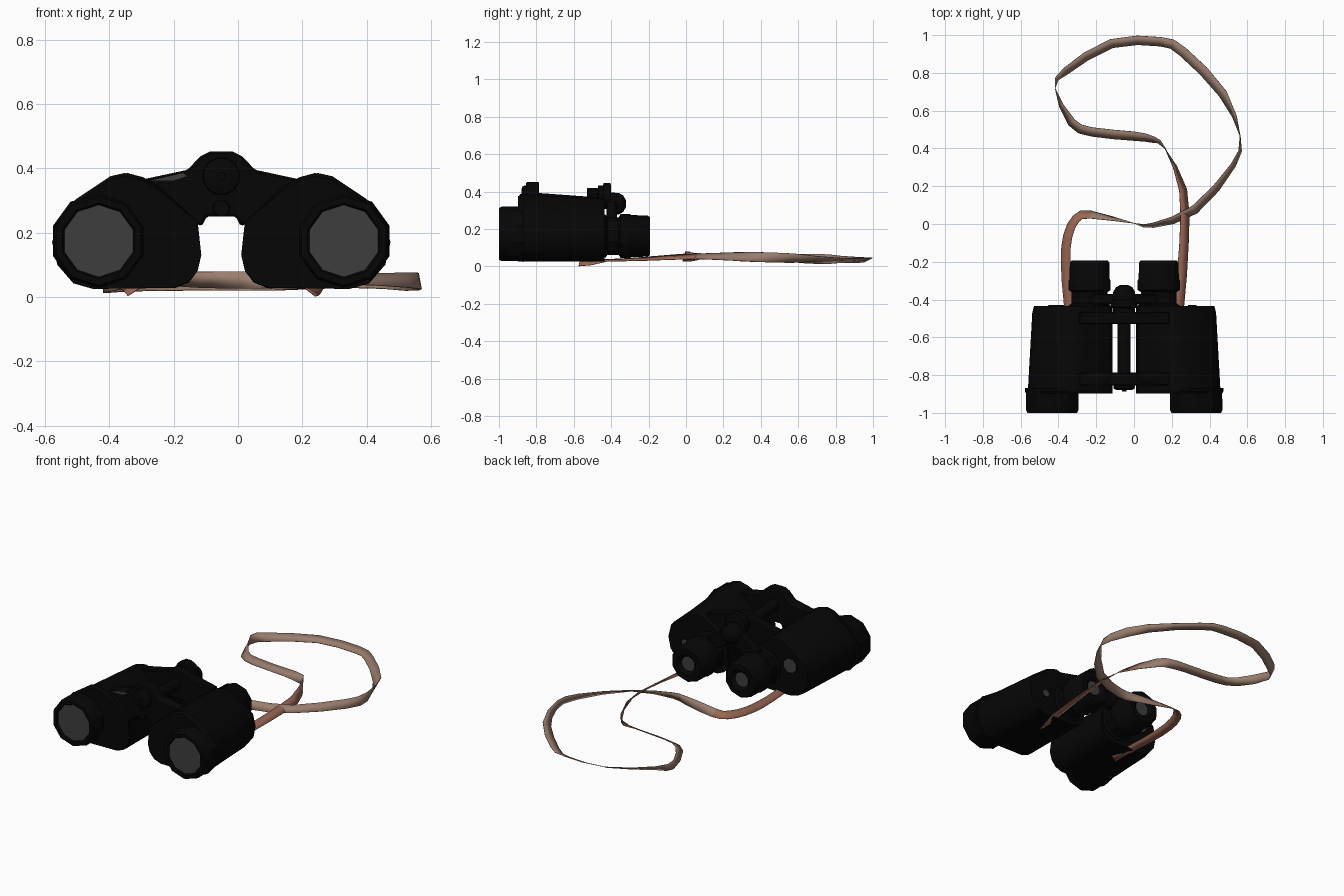
import bpy, bmesh, math
from mathutils import Vector

if "Cube" in bpy.data.objects:
    bpy.data.objects.remove(bpy.data.objects["Cube"])

CX = -0.052  # symmetry axis of the binoculars


def material(name, rgb):
    m = bpy.data.materials.new(name)
    m.diffuse_color = (*rgb, 1)
    m.use_nodes = True
    m.node_tree.nodes["Principled BSDF"].inputs["Base Color"].default_value = m.diffuse_color
    return m


BLACK = material("black_rubber", (0.0018, 0.0018, 0.0018))
GLASS = material("grey_glass", (0.048, 0.048, 0.048))
TAN = material("tan_leather", (0.32, 0.205, 0.155))
RED = material("reddish_leather", (0.32, 0.135, 0.09))


def finish(name, bm, mats, smooth=35):
    bmesh.ops.recalc_face_normals(bm, faces=bm.faces)
    me = bpy.data.meshes.new(name)
    bm.to_mesh(me)
    bm.free()
    for m in mats:
        me.materials.append(m)
    ob = bpy.data.objects.new(name, me)
    bpy.context.collection.objects.link(ob)
    bpy.ops.object.select_all(action='DESELECT')
    ob.select_set(True)
    bpy.context.view_layer.objects.active = ob
    bpy.ops.object.shade_smooth_by_angle(angle=math.radians(smooth))
    return ob


def loft(name, rings, mats=(BLACK,), last_cap=0, bevel=0):
    """Skin closed rings of equal length and cap both ends."""
    bm = bmesh.new()
    vs = [[bm.verts.new(p) for p in r] for r in rings]
    n = len(vs[0])
    for a, b in zip(vs, vs[1:]):
        for i in range(n):
            bm.faces.new((a[i], a[(i + 1) % n], b[(i + 1) % n], b[i]))
    bm.faces.new(vs[0])
    bm.faces.new(vs[-1]).material_index = last_cap
    ob = finish(name, bm, mats)
    if bevel:
        mod = ob.modifiers.new("soft_edges", 'BEVEL')
        mod.width = bevel
        mod.segments = 1
    return ob


def lathe(name, x, z, profile, n=10, drop=0, **kw):
    """Turned part along y, profile of (y, radius); drop lowers the far end."""
    rings = []
    for y, r in profile:
        zc = z - drop * (y - profile[0][0]) / (profile[-1][0] - profile[0][0])
        rings.append([(x + r * math.cos(math.tau * (i + .5) / n), y,
                       zc + r * math.sin(math.tau * (i + .5) / n)) for i in range(n)])
    return loft(name, rings, **kw)


def plate(name, pts, y0, y1, **kw):
    """Outline in x, z pushed from y0 to y1."""
    return loft(name, [[(x, y, z) for x, z in pts] for y in (y0, y1)], **kw)


# Cross-section of one half: distance from the hinge, height
SECTION = [(0.062, 0.13), (0.075, 0.08), (0.105, 0.045), (0.15, 0.028), (0.40, 0.025),
           (0.46, 0.042), (0.51, 0.10), (0.526, 0.17), (0.505, 0.245), (0.45, 0.305),
           (0.345, 0.375), (0.30, 0.385), (0.25, 0.372), (0.20, 0.345), (0.075, 0.235)]


def section(s, y, k, dz=0):
    return [(CX + s * (0.062 + (u - 0.062) * k), y, z - dz * (z > 0.3)) for u, z in SECTION]


for s, side, cap_z, cap_r in ((-1, "left", 0.212, 0.05), (1, "right", 0.16, 0.026)):
    # Prism housing with a collar at the front
    loft(side + "_housing", [section(s, -0.88, 0.965), section(s, -0.47, 0.915, 0.02),
                             section(s, -0.435, 0.895, 0.032)])
    loft(side + "_front_collar", [section(s, -0.897, 0.985, 0.01),
                                  section(s, -0.885, 1.0), section(s, -0.868, 1.0)])
    # Objective barrel with recessed lens
    lathe(side + "_objective", CX + s * 0.381, 0.174,
          [(-0.87, 0.15), (-0.90, 0.145), (-0.985, 0.146), (-1.0, 0.138),
           (-1.0, 0.118), (-0.988, 0.112)], mats=(BLACK, GLASS), last_cap=1)
    # Eyepiece with cup and lens
    lathe(side + "_eyepiece", CX + s * 0.183, 0.162,
          [(-0.46, 0.115), (-0.43, 0.115), (-0.42, 0.100), (-0.36, 0.100), (-0.35, 0.117),
           (-0.30, 0.117), (-0.29, 0.112), (-0.205, 0.110), (-0.192, 0.100),
           (-0.192, 0.066), (-0.21, 0.046)], mats=(BLACK, GLASS), last_cap=1)
    # Rear cap on the housing
    lathe(side + "_rear_cap", CX + s * 0.36, cap_z, [(-0.44, cap_r), (-0.43, cap_r * 0.9)],
          n=8, mats=(BLACK, GLASS), last_cap=1)
    # Arm from the focus shaft to the eyepiece
    plate(side + "_eyepiece_arm", [(CX + s * u, z) for u, z in
          ((0.0, 0.37), (0.04, 0.36), (0.17, 0.265), (0.17, 0.22), (0.09, 0.22), (0.0, 0.28))],
          -0.425, -0.37, bevel=0.006)


def bracket(name, y0, y1, top):
    half = [(0.035, top), (0.065, top - 0.015), (0.105, 0.395), (0.24, 0.366), (0.22, 0.31),
            (0.10, 0.235), (0.06, 0.22), (0.045, 0.25)]
    pts = [(CX + u, z) for u, z in half] + [(CX - u, z) for u, z in reversed(half)]
    plate(name, pts, y0, y1, bevel=0.006)


# Hinge brackets, rod and focus parts
bracket("front_bracket", -0.855, -0.785, 0.452)
bracket("rear_bracket", -0.53, -0.465, 0.42)
plate("bracket_trim", [(-0.27, 0.362), (-0.17, 0.385), (-0.16, 0.375), (-0.20, 0.362)],
      -0.853, -0.858, mats=(GLASS,))
lathe("hinge_rod", CX, 0.362, [(-0.85, 0.036), (-0.44, 0.036)], n=12, drop=0.03)
lathe("front_hinge_cap", CX, 0.375, [(-0.85, 0.06), (-0.872, 0.057), (-0.88, 0.04)], n=12)
lathe("hinge_screw", CX, 0.375, [(-0.875, 0.014), (-0.887, 0.012)], n=8)
lathe("lower_knob", CX, 0.275, [(-0.85, 0.028), (-0.868, 0.025)], n=8)
lathe("focus_wheel", CX, 0.375, [(-0.47, 0.06), (-0.445, 0.06), (-0.44, 0.072),
                                 (-0.405, 0.072), (-0.40, 0.06)], n=12)
lathe("focus_end", CX, 0.335, [(-0.42, 0.062), (-0.36, 0.06), (-0.335, 0.045), (-0.322, 0.02)], n=12)

# Neck strap control points: x, y, and how flat the band lies
# (1 or -1 flat, 0 on edge; the sign tells which edge is raised)
PATH = [(-0.32, -0.57, -0.85), (-0.345, -0.42, -0.98), (-0.362, -0.2, -0.93), (-0.35, -0.06, -0.88),
        (-0.305, 0.03, -0.82), (-0.23, 0.05, -0.75), (0.0, 0.004, 0.0), (0.1, -0.007, 0.45),
        (0.32, 0.075, 0.85), (0.525, 0.31, 0.5), (0.562, 0.46, 0.05), (0.47, 0.69, -0.85),
        (0.26, 0.91, -0.95), (0.14, 0.965, -0.9), (-0.12, 0.955, -0.88), (-0.36, 0.81, -0.7),
        (-0.418, 0.72, 0.0), (-0.33, 0.537, 0.8), (-0.22, 0.487, 0.88), (0.0, 0.465, 0.88),
        (0.1, 0.447, 0.6), (0.165, 0.40, 0.05), (0.26, 0.18, -0.75), (0.265, -0.1, -0.9),
        (0.24, -0.42, -0.98), (0.22, -0.57, -0.8)]
pts = [Vector(p) for p in PATH]
pts = [2 * pts[0] - pts[1]] + pts + [2 * pts[-1] - pts[-2]]
curve = []
for a, b, c, d in zip(pts, pts[1:], pts[2:], pts[3:]):
    for t in (0, 0.5):
        curve.append(b + (c - a) * t / 2 + (2 * a - 5 * b + 4 * c - d) * t * t / 2
                     + (3 * b - a - 3 * c + d) * t ** 3 / 2)
curve.append(pts[-2])

bm = bmesh.new()
rows = []
for i, p in enumerate(curve):
    step = curve[min(i + 1, len(curve) - 1)] - curve[max(i - 1, 0)]
    side = Vector((-step.y, step.x, 0)).normalized()
    w = min(max(p.z, -0.99), 0.99)
    # The band rises in the middle of its length and dips at the ends
    spread = 0.65 if p.y > 0.1 else 0.36
    z = 0.029 + 0.025 * math.exp(-((p.y - 0.1) / spread) ** 2) - 0.012 * (p.y < -0.5)
    across = side * w + Vector((0, 0, math.sqrt(1 - w * w)))
    rows.append([bm.verts.new(Vector((p.x, p.y, z)) + across * k) for k in (-0.027, 0.027)])
for i, (a, b) in enumerate(zip(rows, rows[1:])):
    f = bm.faces.new((a[0], a[1], b[1], b[0]))
    # The lengths nearest the binoculars are redder
    f.material_index = 1 if i < 10 or i > 42 else 0
strap = finish("neck_strap", bm, (TAN, RED), 60)
mod = strap.modifiers.new("thickness", 'SOLIDIFY')
mod.thickness = 0.003
mod.offset = 0
